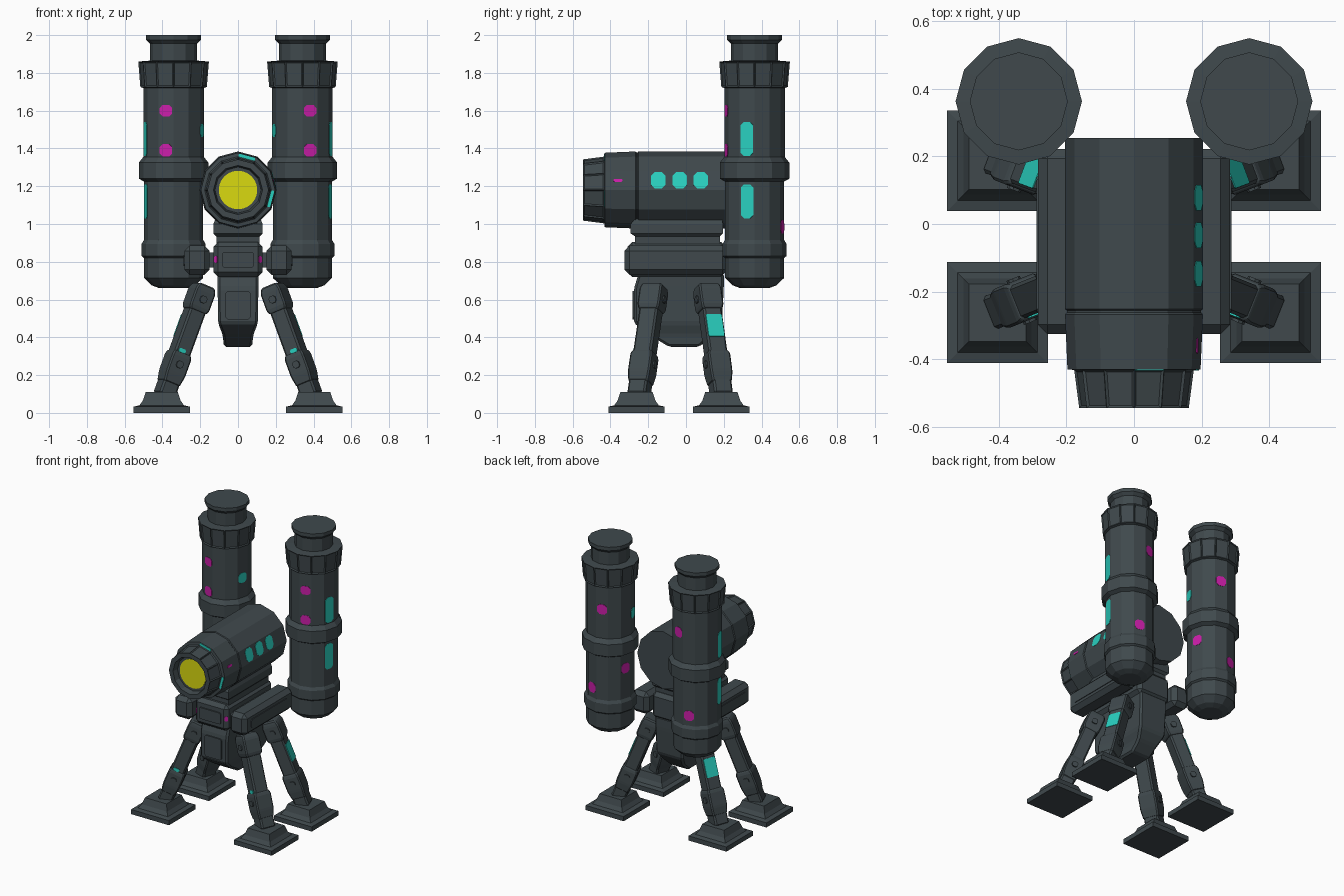
import bpy, bmesh, math
from mathutils import Matrix, Vector

if "Cube" in bpy.data.objects:
    bpy.data.objects.remove(bpy.data.objects["Cube"])


def material(name, color):
    m = bpy.data.materials.new(name)
    m.diffuse_color = (*color, 1)
    m.use_nodes = True
    m.node_tree.nodes["Principled BSDF"].inputs["Base Color"].default_value = m.diffuse_color
    return m


SLATE = material("dark slate", (0.050, 0.066, 0.073))
TEAL = material("teal paint", (0.022, 0.62, 0.52))
PINK = material("magenta paint", (0.60, 0.013, 0.40))
YELLOW = material("yellow lens", (0.70, 0.70, 0.005))
ID = Matrix.Identity(4)
FLIP = Matrix.Scale(-1, 4, (1, 0, 0))


def emit(name, bm, mat):
    bmesh.ops.recalc_face_normals(bm, faces=bm.faces[:])
    me = bpy.data.meshes.new(name)
    bm.to_mesh(me)
    bm.free()
    me.materials.append(mat)
    ob = bpy.data.objects.new(name, me)
    bpy.context.scene.collection.objects.link(ob)
    return ob


def loft(name, rings, mat=SLATE, mx=ID, bevel=0, panels=(), mirror=False):
    """Skin closed rings of points; panels = (segment, faces) to recess."""
    for side, flip in ((("right_", ID), ("left_", FLIP)) if mirror else (("", ID),)):
        bm = bmesh.new()
        vs = [[bm.verts.new(p) for p in r] for r in rings]
        n = len(rings[0])
        chosen = []
        for i in range(len(vs) - 1):
            for j in range(n):
                k = (j + 1) % n
                f = bm.faces.new((vs[i][j], vs[i][k], vs[i + 1][k], vs[i + 1][j]))
                for seg, which in panels:
                    if seg == i and (which is None or j in which):
                        chosen.append(f)
        bm.faces.new(vs[0])
        bm.faces.new(vs[-1])
        bmesh.ops.recalc_face_normals(bm, faces=bm.faces[:])
        if chosen:
            bmesh.ops.inset_individual(bm, faces=chosen, thickness=0.010, depth=-0.006)
        if bevel:
            bmesh.ops.bevel(bm, geom=bm.edges[:], offset=bevel, segments=1,
                            affect='EDGES', clamp_overlap=True)
        bm.transform(flip @ mx)
        emit(side + name, bm, mat)


def circle(r, z, n=12):
    return [(r * math.cos(i * math.tau / n), r * math.sin(i * math.tau / n), z) for i in range(n)]


def lathe(name, profile, **kw):
    n = kw.pop("sides", 12)
    loft(name, [circle(r, z, n) for r, z in profile], **kw)


def rect(z, x0, x1, y0, y1):
    return [(x0, y0, z), (x1, y0, z), (x1, y1, z), (x0, y1, z)]


def box(name, x, y, z, **kw):
    loft(name, [rect(z[0], *x, *y), rect(z[1], *x, *y)], **kw)


def plate(name, center, normal, up, w, h, mat, mx=ID, thick=0.004, mirror=False, cut=0.25):
    """Thin painted panel with clipped corners, lying on a face."""
    n = Vector(normal).normalized()
    u = Vector(up).cross(n).normalized()
    v = n.cross(u)
    a, b, c = w / 2, h / 2, min(w, h) * cut
    out = [(a, -b + c), (a, b - c), (a - c, b), (-a + c, b),
           (-a, b - c), (-a, -b + c), (-a + c, -b), (a - c, -b)]
    rings = [[Vector(center) + u * p + v * q + n * t for p, q in out] for t in (-0.004, thick)]
    loft(name, rings, mat, mx, mirror=mirror)


def facet_plate(name, r, az, z, w, h, mat, mx, mirror=False):
    """Panel on a facet of a 12-sided cylinder."""
    a = math.radians(az)
    d = Vector((math.cos(a), math.sin(a), 0))
    plate(name, d * r * math.cos(math.pi / 12) + Vector((0, 0, z)), d, (0, 0, 1),
          w, h, mat, mx, 0.002, mirror)


# rear towers
TOWER = Matrix.Translation((0.341, 0.363, 0))
lathe("tower", [(0.075, 0.66), (0.115, 0.675), (0.157, 0.715), (0.157, 0.82), (0.169, 0.83),
                (0.169, 0.895), (0.157, 0.915), (0.157, 1.225), (0.184, 1.24), (0.184, 1.325),
                (0.160, 1.355), (0.160, 1.72), (0.176, 1.725), (0.187, 1.86), (0.125, 1.865),
                (0.125, 1.955), (0.145, 1.975), (0.145, 2.0)],
      mx=TOWER, panels=[(12, None)], mirror=True)

# tower paint: azimuth, height, panel height, colour
for i, (az, z, h, mat) in enumerate([
        (285, 1.60, 0.06, PINK), (285, 1.39, 0.065, PINK), (105, 1.56, 0.07, PINK),
        (165, 1.13, 0.07, PINK), (75, 0.985, 0.07, PINK), (345, 1.45, 0.18, TEAL),
        (345, 1.12, 0.18, TEAL), (195, 1.495, 0.07, TEAL)]):
    r = 0.160 if z > 1.3 else 0.157
    facet_plate(f"tower_patch_{i}", r, az, z, 0.068, h, mat, TOWER, True)

# main barrel, local z runs towards the front
BARREL = Matrix.Translation((0, 0, 1.18)) @ Matrix.Rotation(math.pi / 2, 4, 'X')
lathe("barrel", [(0.204, -0.255), (0.204, 0.252), (0.199, 0.256), (0.199, 0.262), (0.204, 0.268),
                 (0.197, 0.43), (0.177, 0.432), (0.162, 0.545), (0.130, 0.545),
                 (0.122, 0.505), (0.100, 0.505)],
      mx=BARREL, panels=[(6, None)])
lathe("lens", [(0.102, 0.50), (0.102, 0.508)], mat=YELLOW, mx=BARREL, sides=24)
for i, z in enumerate((0.147, 0.033, -0.078)):
    facet_plate(f"barrel_window_{i}", 0.204, 15, z, 0.09, 0.075, TEAL, BARREL)
facet_plate("barrel_mark", 0.200, 15, 0.36, 0.016, 0.045, PINK, BARREL)
for i, az in enumerate((75, -15)):
    a = math.radians(az)
    d = Vector((math.cos(a), math.sin(a), 0))
    plate(f"front_stripe_{i}", d * 0.179 + Vector((0, 0, 0.431)), (0, 0, 1), d,
          0.09, 0.017, TEAL, BARREL, 0.003)

# neck under the barrel
loft("neck", [rect(0.88, -0.115, 0.115, -0.27, 0.18), rect(0.935, -0.115, 0.115, -0.27, 0.18),
              rect(0.95, -0.13, 0.13, -0.293, 0.195), rect(1.0, -0.13, 0.13, -0.293, 0.195),
              rect(1.05, -0.11, 0.11, -0.25, 0.19)])

# centre block, side pods and axle
box("centre_block", (-0.13, 0.13), (-0.31, 0.21), (0.72, 0.905), bevel=0.025)
plate("block_panel", (0, -0.31, 0.81), (0, -1, 0), (0, 0, 1), 0.17, 0.08, SLATE, thick=0.009, cut=0.1)
plate("block_light", (0.116, -0.299, 0.812), (1, -1, 0), (0, 0, 1), 0.022, 0.035, PINK,
      thick=0.003, mirror=True)
box("axle", (-0.2, 0.2), (-0.24, 0.14), (0.77, 0.85))
box("side_pod", (0.15, 0.284), (-0.326, 0.222), (0.73, 0.885), bevel=0.028, mirror=True)
plate("pod_panel", (0.284, -0.06, 0.807), (1, 0, 0), (0, 0, 1), 0.40, 0.06, SLATE,
      thick=0.005, mirror=True, cut=0.15)

# lower hull
loft("hull", [rect(0.35, -0.075, 0.075, -0.09, 0.07), rect(0.41, -0.08, 0.08, -0.19, 0.14),
              rect(0.475, -0.105, 0.105, -0.275, 0.19), rect(0.66, -0.108, 0.108, -0.275, 0.20),
              rect(0.74, -0.108, 0.108, -0.25, 0.20)], bevel=0.012)
plate("hull_panel", (0, -0.275, 0.57), (0, -1, 0), (0, 0, 1), 0.13, 0.15, SLATE, thick=0.008, cut=0.08)

# legs and feet
for pos, hip_y, ankle_y, foot_y in (("front", -0.165, -0.25, -0.262), ("rear", 0.108, 0.188, 0.187)):
    hip = Vector((0.18, hip_y, 0.675))
    ankle = Vector((0.392, ankle_y, 0.09))
    axis = (ankle - hip).normalized()
    length = (ankle - hip).length
    side = Vector((0, 0, 1)).cross(axis).normalized()
    out = side.cross(axis).normalized()
    if out.x < 0:
        out = -out
    side = axis.cross(out)
    LEG = Matrix((out, side, axis)).transposed().to_4x4()
    LEG.translation = hip

    def sq(z, a, b):
        return rect(z, -a, a, -b, b)
    loft(f"{pos}_leg_shaft", [sq(0.05, 0.047, 0.052), sq(length, 0.047, 0.052)],
         mx=LEG, bevel=0.010, mirror=True)
    loft(f"{pos}_leg_hip", [sq(0, 0.045, 0.055), sq(0.03, 0.058, 0.062), sq(0.13, 0.058, 0.062),
                            sq(0.15, 0.048, 0.054)], mx=LEG, bevel=0.008, mirror=True)
    loft(f"{pos}_leg_shin", [sq(0.38, 0.047, 0.053), sq(0.40, 0.056, 0.062), sq(0.50, 0.056, 0.062),
                             sq(0.56, 0.047, 0.055)], mx=LEG, bevel=0.008, mirror=True)
    # bolts on both flanks
    for s in (-1, 1):
        for i, z in enumerate((0.08, 0.45)):
            plate(f"{pos}_leg_bolt_{i}_{s + 1}", (0, s * 0.062, z), (0, s, 0), (0, 0, 1),
                  0.038, 0.038, SLATE, LEG, 0.008, True)
    if pos == "rear":
        plate("rear_leg_patch", (0.047, 0, 0.245), (1, 0, 0), (0, 0, 1), 0.09, 0.125, TEAL, LEG,
              0.003, True, 0.05)
    else:
        s = -1 if (LEG.to_3x3() @ Vector((0, -1, 0))).y < 0 else 1
        plate("front_leg_mark", (0.01, s * 0.053, 0.375), (0, s, 0), (0, 0, 1), 0.04, 0.022,
              TEAL, LEG, 0.004, True)
    FOOT = Matrix.Translation((0.404, foot_y, 0))
    loft(f"{pos}_foot", [sq(0, 0.149, 0.149), sq(0.033, 0.149, 0.149), sq(0.040, 0.118, 0.118),
                         sq(0.065, 0.100, 0.100), sq(0.110, 0.085, 0.085)], mx=FOOT, mirror=True)
